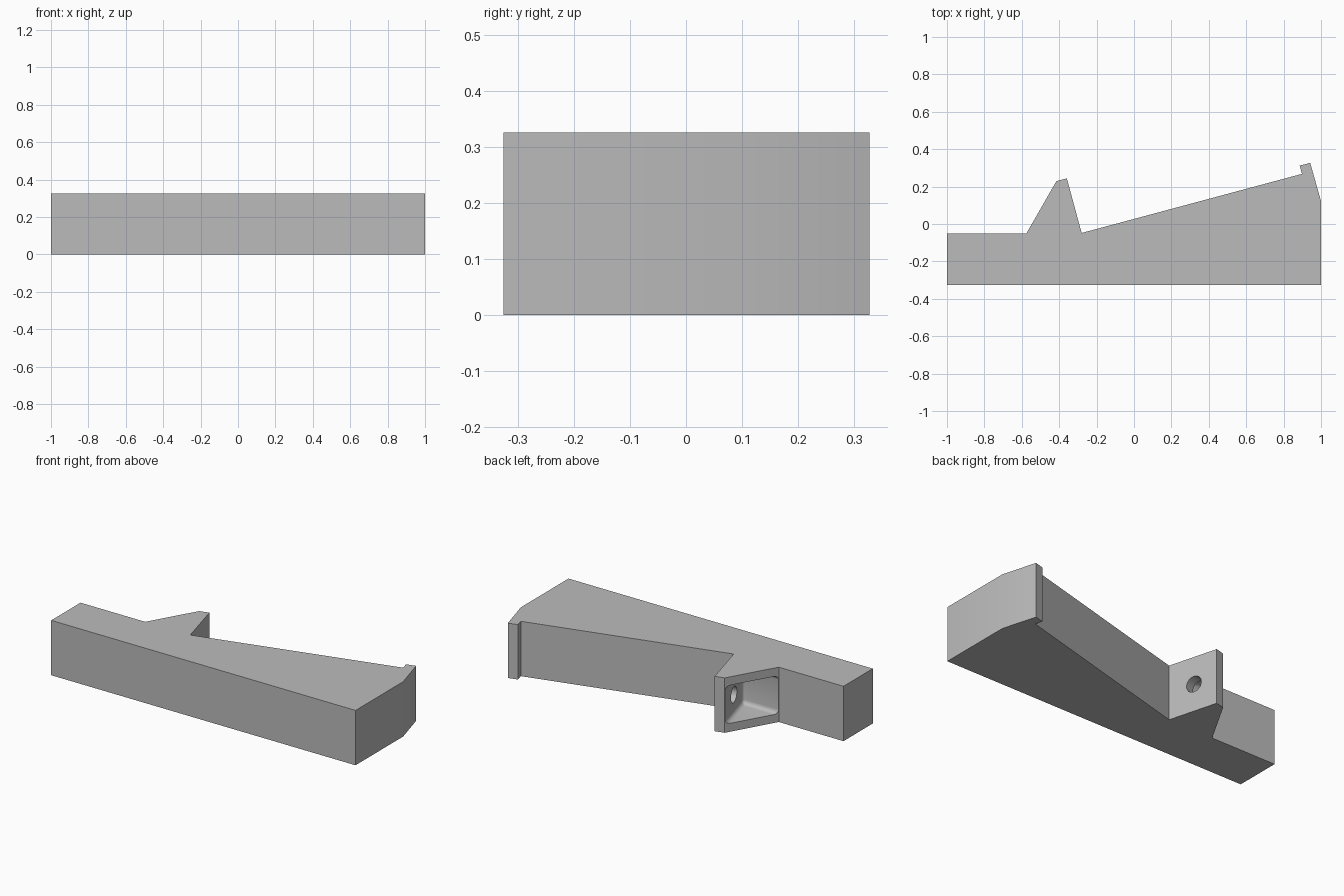
import bpy
import bmesh
from math import pi, radians
from mathutils import Vector

cube = bpy.data.objects.get("Cube")
if cube:
    bpy.data.objects.remove(cube, do_unlink=True)

HEIGHT = 0.326
RIB = 0.05

grey = bpy.data.materials.new("plain grey")
grey.use_nodes = True
grey.diffuse_color = (0.5, 0.5, 0.5, 1)
grey.node_tree.nodes["Principled BSDF"].inputs["Base Color"].default_value = (0.5, 0.5, 0.5, 1)


def prism(name, outline, z0, z1, fillet=0):
    """Extrude an outline upwards; optionally round the edges around its first corner."""
    bm = bmesh.new()
    base = bm.faces.new([bm.verts.new((x, y, z0)) for x, y in outline])
    grown = bmesh.ops.extrude_face_region(bm, geom=[base])["geom"]
    bmesh.ops.translate(bm, vec=(0, 0, z1 - z0),
                        verts=[g for g in grown if isinstance(g, bmesh.types.BMVert)])
    bmesh.ops.recalc_face_normals(bm, faces=bm.faces)
    if fillet:
        corner = Vector(outline[0])
        edges = {e for v in bm.verts if (v.co.xy - corner).length < 0.001
                 for e in v.link_edges}
        bmesh.ops.bevel(bm, geom=list(edges), offset=fillet, segments=5,
                        profile=0.5, affect='EDGES')
    mesh = bpy.data.meshes.new(name)
    bm.to_mesh(mesh)
    bm.free()
    mesh.materials.append(grey)
    obj = bpy.data.objects.new(name, mesh)
    bpy.context.collection.objects.link(obj)
    return obj


def cut(obj, cutter):
    cutter.hide_render = True
    mod = obj.modifiers.new("cut", 'BOOLEAN')
    mod.operation = 'DIFFERENCE'
    mod.solver = 'EXACT'
    mod.object = cutter
    bpy.context.view_layer.objects.active = obj
    bpy.ops.object.modifier_apply(modifier=mod.name)
    bpy.data.objects.remove(cutter, do_unlink=True)


# Wedge beam with end lip and bracket tab
body = prism("wedge_body", [
    (-1, -0.325), (1, -0.325), (1, 0.122), (0.942, 0.327), (0.886, 0.312),
    (0.898, 0.268), (-0.28, -0.048), (-0.359, 0.244), (-0.415, 0.229),
    (-0.575, -0.05), (-1, -0.05)], 0, HEIGHT)

# Filleted pocket between the two ribs and the tab plate
pocket = prism("pocket_cutter", [
    (-0.34, -0.049), (-0.45, 0.358), (-0.8, 0.358), (-0.8, -0.049)],
    RIB, HEIGHT - RIB, fillet=0.025)
cut(body, pocket)

# Bolt hole through the tab plate
axis = Vector((0.293, 0.08, 0)).normalized()
bpy.ops.mesh.primitive_cylinder_add(
    vertices=32, radius=0.047, depth=0.14, location=(-0.347, 0.097, HEIGHT / 2),
    rotation=axis.to_track_quat('Z', 'Y').to_euler())
hole = bpy.context.object
hole.name = "hole_cutter"
hole.data.materials.append(grey)
cut(body, hole)

bpy.ops.object.select_all(action='DESELECT')
body.select_set(True)
bpy.context.view_layer.objects.active = body
bpy.ops.object.shade_smooth_by_angle(angle=radians(30))
